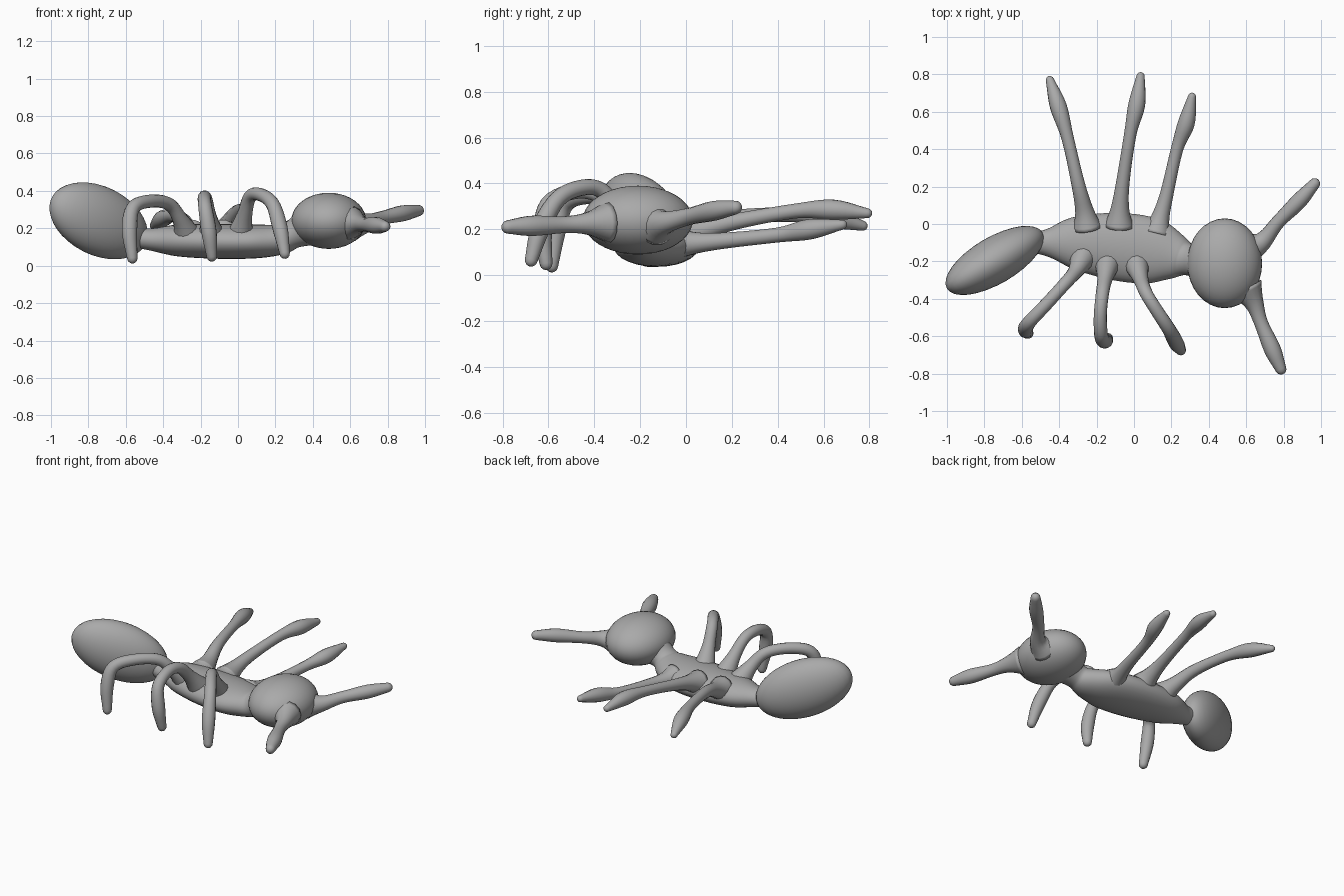
import bpy, bmesh, math
from mathutils import Vector, Matrix

if "Cube" in bpy.data.objects:
    bpy.data.objects.remove(bpy.data.objects["Cube"])

grey = bpy.data.materials.new("body grey")
grey.diffuse_color = (0.4, 0.4, 0.4, 1)
grey.use_nodes = True
grey.node_tree.nodes["Principled BSDF"].inputs["Base Color"].default_value = grey.diffuse_color


def finish(name, bm):
    bmesh.ops.recalc_face_normals(bm, faces=bm.faces)
    mesh = bpy.data.meshes.new(name)
    bm.to_mesh(mesh)
    bm.free()
    mesh.materials.append(grey)
    for p in mesh.polygons:
        p.use_smooth = True
    obj = bpy.data.objects.new(name, mesh)
    bpy.context.collection.objects.link(obj)
    return obj


def ellipsoid(name, centre, radii, axis=(1, 0, 0)):
    """Ellipsoid whose first radius lies along axis and second stays horizontal."""
    a = Vector(axis).normalized()
    b = Vector((0, 0, 1)).cross(a).normalized()
    c = a.cross(b)
    rot = Matrix((a, b, c)).transposed().to_4x4()
    bm = bmesh.new()
    bmesh.ops.create_uvsphere(bm, u_segments=32, v_segments=20, radius=1,
                              matrix=Matrix.Translation(centre) @ rot @ Matrix.Diagonal((*radii, 1)))
    return finish(name, bm)


def spline(pts, steps):
    """Smooth interpolation through points of any dimension."""
    pts = [Vector(p) for p in pts]
    pts = [pts[0] * 2 - pts[1]] + pts + [pts[-1] * 2 - pts[-2]]
    out = []
    for i in range(1, len(pts) - 2):
        a, b, c, d = pts[i - 1:i + 3]
        for k in range(steps):
            t = k / steps
            out.append((b * 2 + (c - a) * t + (a * 2 - b * 5 + c * 4 - d) * t * t
                        + (b * 3 - a - c * 3 + d) * t ** 3) * 0.5)
    return out + [pts[-2]]


def tube(name, pts, widths, heights=None, steps=5, sides=14):
    """Round-tipped tube through pts with an elliptical section at each one."""
    heights = heights or widths
    path = spline(pts, steps)
    size = spline(list(zip(widths, heights)), steps)
    start = (path[1] - path[0]).normalized()
    tip = (path[-1] - path[-2]).normalized()
    # Dome over the free end
    end, end_size = path[-1], size[-1]
    for a in (0.5, 1.0, 1.35):
        path.append(end + tip * end_size.x * math.sin(a))
        size.append(end_size * math.cos(a))
    side = start.cross(Vector((0, 0, 1))).normalized()
    bm, rings = bmesh.new(), []
    for i, p in enumerate(path):
        t = (path[min(i + 1, len(path) - 1)] - path[max(i - 1, 0)]).normalized()
        side = (side - t * side.dot(t)).normalized()
        up = side.cross(t)
        rings.append([bm.verts.new(p + side * math.cos(q) * size[i].x + up * math.sin(q) * size[i].y)
                      for q in (math.tau * k / sides for k in range(sides))])
    for r, s in zip(rings, rings[1:]):
        for k in range(sides):
            n = (k + 1) % sides
            bm.faces.new((r[k], r[n], s[n], s[k]))
    bm.faces.new(rings[0][::-1])
    bm.faces.new(rings[-1])
    return finish(name, bm)


# Body masses
ellipsoid("abdomen", (-0.745, -0.195, 0.24), (0.31, 0.125, 0.185), (0.8, 0.47, -0.36))
ellipsoid("head", (0.485, -0.21, 0.24), (0.2, 0.24, 0.15))

# Thorax, including the narrow waist and the neck
tube("thorax",
     [(-0.56, -0.1, 0.15), (-0.46, -0.1, 0.14), (-0.32, -0.1, 0.135), (-0.1, -0.12, 0.13),
      (0.1, -0.145, 0.13), (0.23, -0.175, 0.14), (0.29, -0.19, 0.165), (0.36, -0.2, 0.2)],
     [0.05, 0.075, 0.14, 0.18, 0.175, 0.12, 0.085, 0.1],
     [0.05, 0.06, 0.085, 0.093, 0.09, 0.08, 0.075, 0.1], sides=28)

# Antennae, flaring where they leave the head
tube("left_antenna", [(0.61, -0.13, 0.22), (0.69, -0.09, 0.23), (0.77, 0.01, 0.255),
                      (0.88, 0.12, 0.28), (0.965, 0.215, 0.295)],
     [0.09, 0.05, 0.037, 0.043, 0.03])
tube("right_antenna", [(0.6, -0.34, 0.23), (0.645, -0.43, 0.225), (0.68, -0.53, 0.22),
                       (0.74, -0.67, 0.215), (0.785, -0.775, 0.21)],
     [0.09, 0.05, 0.037, 0.045, 0.03])

# Outstretched legs on the back side
back_legs = {
    "rear": [(-0.25, -0.02, 0.17), (-0.265, 0.07, 0.2), (-0.3, 0.22, 0.25),
             (-0.355, 0.46, 0.265), (-0.405, 0.63, 0.25), (-0.45, 0.77, 0.215)],
    "middle": [(-0.08, -0.01, 0.17), (-0.075, 0.08, 0.2), (-0.06, 0.22, 0.235),
               (-0.02, 0.48, 0.28), (0.015, 0.64, 0.285), (0.035, 0.79, 0.27)],
    "front": [(0.12, -0.05, 0.14), (0.14, 0.03, 0.14), (0.175, 0.16, 0.15),
              (0.23, 0.4, 0.175), (0.28, 0.54, 0.2), (0.31, 0.68, 0.22)],
}
for name, pts in back_legs.items():
    tube(name + "_back_leg", pts, [0.08, 0.05, 0.036, 0.033, 0.045, 0.022])

# Bent legs on the front side, rising to a knee and dropping to the ground
bent_legs = {
    "rear": [(-0.27, -0.17, 0.16), (-0.31, -0.25, 0.25), (-0.37, -0.32, 0.33), (-0.47, -0.43, 0.345),
             (-0.56, -0.525, 0.31), (-0.58, -0.565, 0.19), (-0.565, -0.585, 0.04)],
    "middle": [(-0.14, -0.2, 0.15), (-0.155, -0.29, 0.26), (-0.17, -0.38, 0.35), (-0.18, -0.49, 0.365),
               (-0.175, -0.6, 0.31), (-0.155, -0.625, 0.18), (-0.14, -0.61, 0.05)],
    "front": [(0.01, -0.2, 0.15), (0.035, -0.29, 0.27), (0.065, -0.37, 0.37), (0.12, -0.46, 0.38),
              (0.185, -0.56, 0.33), (0.225, -0.635, 0.2), (0.25, -0.675, 0.065)],
}
for name, pts in bent_legs.items():
    tube(name + "_bent_leg", pts, [0.075, 0.042, 0.035, 0.035, 0.037, 0.041, 0.028])
